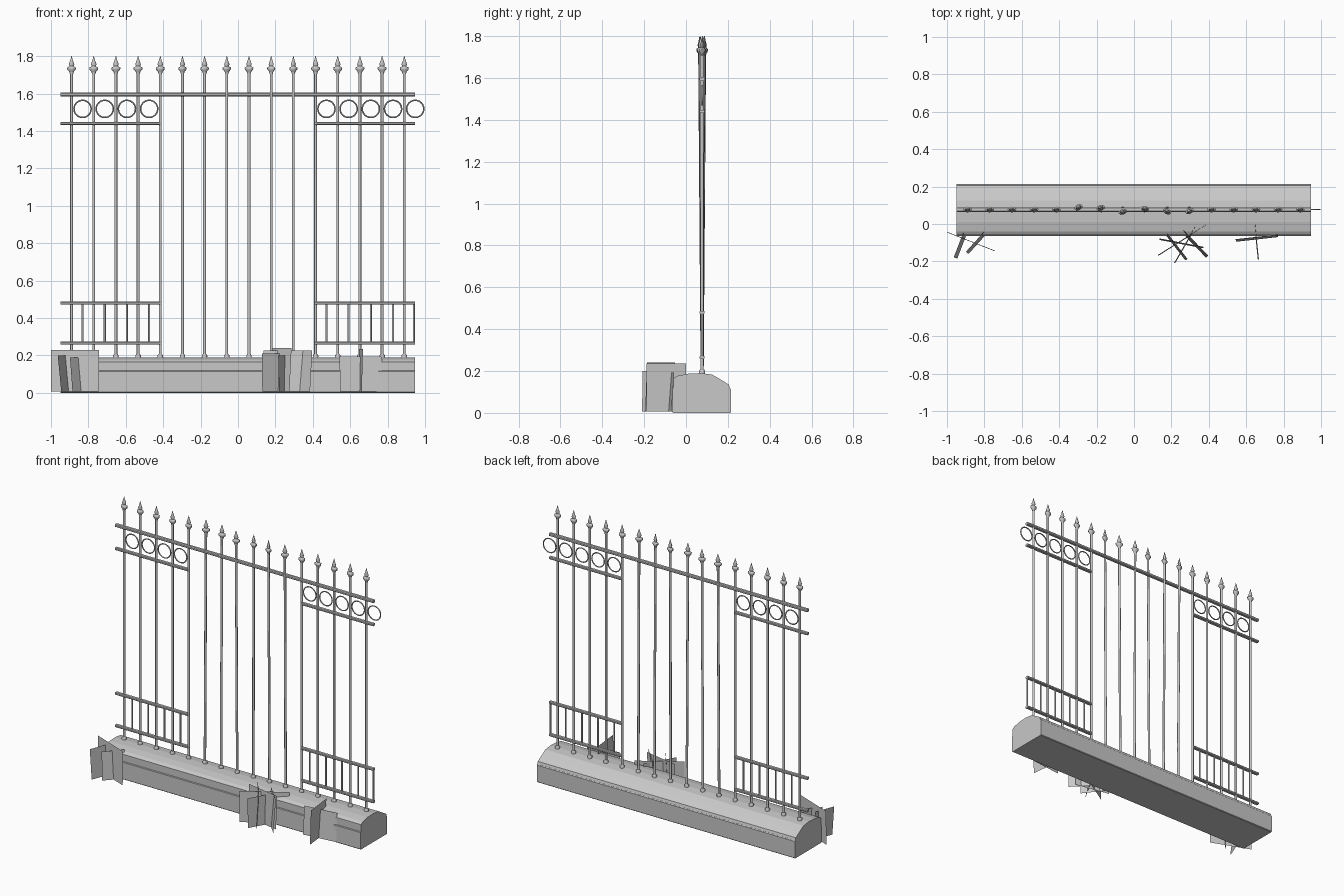
import bpy, bmesh, math
from mathutils import Vector, Matrix

if "Cube" in bpy.data.objects:
    bpy.data.objects.remove(bpy.data.objects["Cube"])

grey = bpy.data.materials.new("plain grey")
grey.diffuse_color = (0.58, 0.58, 0.58, 1)
grey.use_nodes = True
grey.node_tree.nodes["Principled BSDF"].inputs["Base Color"].default_value = grey.diffuse_color
FY = 0.077  # fence line


def finish(name, bm, smooth=False):
    me = bpy.data.meshes.new(name)
    bm.to_mesh(me)
    bm.free()
    ob = bpy.data.objects.new(name, me)
    bpy.context.collection.objects.link(ob)
    me.materials.append(grey)
    if smooth:
        bpy.ops.object.select_all(action='DESELECT')
        ob.select_set(True)
        bpy.context.view_layer.objects.active = ob
        bpy.ops.object.shade_smooth_by_angle(angle=math.radians(50))
    return ob


def extrude_x(name, profile, x0, x1):
    """Closed (y, z) profile swept along x."""
    bm = bmesh.new()
    a = [bm.verts.new((x0, y, z)) for y, z in profile]
    b = [bm.verts.new((x1, y, z)) for y, z in profile]
    n = len(profile)
    bm.faces.new(a)
    bm.faces.new(b)
    for i in range(n):
        j = (i + 1) % n
        bm.faces.new((a[i], a[j], b[j], b[i]))
    bmesh.ops.recalc_face_normals(bm, faces=bm.faces)
    return finish(name, bm)


def lathe(bm, profile, sides, mat):
    """Revolve (radius, z) points into bm, placed by mat."""
    rings = [[bm.verts.new(mat @ Vector((r * math.cos(2 * math.pi * k / sides),
                                         r * math.sin(2 * math.pi * k / sides), z)))
              for k in range(sides)] for r, z in profile]
    for lo, hi in zip(rings, rings[1:]):
        for k in range(sides):
            m = (k + 1) % sides
            bm.faces.new((lo[k], lo[m], hi[m], hi[k]))
    bm.faces.new(rings[0][::-1])
    bm.faces.new(rings[-1])


# Stone plinth: lower block and rounded coping
c = 0.004
extrude_x("plinth_block", [(-0.065 + c, 0), (0.215 - c, 0), (0.215, c), (0.215, 0.118 - c),
                           (0.215 - c, 0.118), (-0.065 + c, 0.118), (-0.065, 0.118 - c),
                           (-0.065, c)], -0.95, 0.945)
extrude_x("plinth_coping", [(-0.06, 0.118), (0.21, 0.118), (0.205, 0.135), (0.17, 0.157),
                            (0.125, 0.183), (0.07, 0.19), (0.01, 0.187), (-0.04, 0.177),
                            (-0.06, 0.165)], -0.95, 0.945)

# Upright bars with feet and spear finials; the middle ones lean and twist
bar_xs = [-0.89 + 0.1186 * i for i in range(16)]
lean = {5: (0.012, 25), 6: (0.01, 15), 7: (-0.012, 20),
        8: (0.004, -15), 9: (-0.01, -25), 10: (-0.008, 25)}
bars, feet, finials = bmesh.new(), bmesh.new(), bmesh.new()
for i, x in enumerate(bar_xs):
    dy, twist = lean.get(i, (0, 0))
    place = (Matrix.Translation((x, FY, 0.18)) @ Matrix.Rotation(-dy / 1.6, 4, 'X')
             @ Matrix.Rotation(math.radians(twist), 4, 'Z') @ Matrix.Translation((0, 0, -0.18)))
    lathe(bars, [(0.0078, 0.185), (0.0078, 1.72)], 8, place)
    lathe(feet, [(0.014, 0.183), (0.015, 0.2), (0.009, 0.208)], 8, place)
    flat = place @ Matrix.Diagonal((1, 0.65, 1, 1))
    lathe(finials, [(0.009, 1.705), (0.013, 1.718), (0.023, 1.728), (0.024, 1.738),
                    (0.011, 1.746), (0.015, 1.757), (0.008, 1.775), (0.001, 1.8)], 8, flat)
finish("upright_bars", bars, True)
finish("bar_feet", feet, True)
finish("spear_finials", finials, True)


# Horizontal rails
def rail(name, x0, x1, z, h, d):
    b = 0.25 * h
    y0, y1, z0, z1 = FY - d / 2, FY + d / 2, z - h / 2, z + h / 2
    extrude_x(name, [(y0 + b, z0), (y1 - b, z0), (y1, z0 + b), (y1, z1 - b),
                     (y1 - b, z1), (y0 + b, z1), (y0, z1 - b), (y0, z0 + b)], x0, x1)


rail("top_rail", -0.95, 0.945, 1.595, 0.019, 0.024)
for side, x0, x1 in (("left", -0.95, -0.418), ("right", 0.415, 0.945)):
    for part, z in (("ring", 1.44), ("middle", 0.48), ("bottom", 0.265)):
        rail(f"{side}_{part}_rail", x0, x1, z, 0.016, 0.024)

# Decorative rings and short balusters in the side panels
panel_xs = [-0.831 + 0.1186 * i for i in range(4)] + [0.473 + 0.1186 * i for i in range(5)]
balusters = bmesh.new()
for x in panel_xs:
    bpy.ops.mesh.primitive_torus_add(major_segments=24, minor_segments=6, major_radius=0.046,
                                     minor_radius=0.004, location=(x, FY, 1.518),
                                     rotation=(math.pi / 2, 0, 0))
    ring = bpy.context.object
    ring.name = "ring"
    ring.data.materials.append(grey)
    bpy.ops.object.shade_smooth_by_angle(angle=math.radians(60))
    bx = min(x, 0.94)
    lathe(balusters, [(0.0055, 0.265), (0.0055, 0.48)], 8, Matrix.Translation((bx, FY, 0)))
finish("balusters", balusters, True)


# Tufts of crossed upright cards: (x0, y0, x1, y1, height, lean, faces_back)
def tuft(name, cards):
    bm = bmesh.new()
    for x0, y0, x1, y1, h, tilt, back in cards:
        a, b = Vector((x0, y0, 0.006)), Vector((x1, y1, 0.006))
        d = (b - a).normalized()
        off = Vector((-d.y, d.x, 0)) * tilt + Vector((0, 0, h - 0.006))
        vs = [bm.verts.new(p) for p in (a, b, b + off, a + off)]
        bm.faces.new(vs[::-1] if back else vs)
    finish(name, bm)


tuft("left_tuft", [(-1.0, -0.045, -0.745, -0.145, 0.23, 0.003, True),
                   (-0.945, -0.185, -0.895, -0.055, 0.2, 0.02, False),
                   (-0.885, -0.16, -0.79, -0.055, 0.19, 0.018, False)])
tuft("middle_tuft", [(0.13, -0.17, 0.385, -0.01, 0.21, 0.005, False),
                     (0.135, -0.085, 0.37, -0.13, 0.225, 0.008, True),
                     (0.17, -0.06, 0.275, -0.195, 0.24, 0.014, True),
                     (0.255, -0.045, 0.385, -0.18, 0.225, 0.016, True),
                     (0.22, -0.21, 0.33, -0.02, 0.2, 0.006, False)])
tuft("right_tuft", [(0.545, -0.095, 0.77, -0.07, 0.193, 0.014, False),
                    (0.642, 0.0, 0.662, -0.19, 0.235, 0.006, True)])
